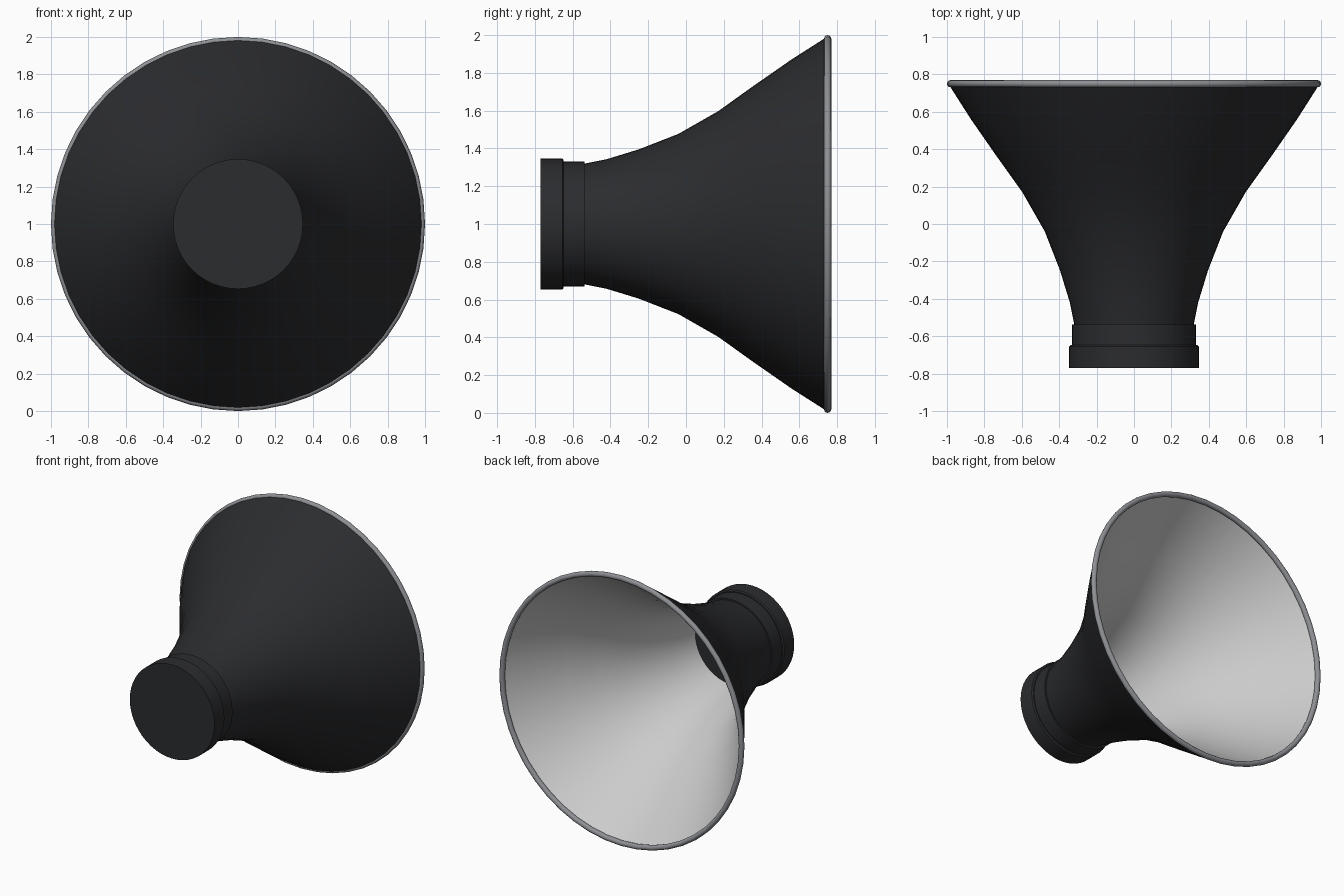
import bpy, bmesh, math

if "Cube" in bpy.data.objects:
    bpy.data.objects.remove(bpy.data.objects["Cube"])

SIDES = 48
CZ = 1.0


def material(name, rgb):
    m = bpy.data.materials.new(name)
    m.diffuse_color = (*rgb, 1)
    m.use_nodes = True
    m.node_tree.nodes["Principled BSDF"].inputs["Base Color"].default_value = m.diffuse_color
    return m


dark = material("dark_metal", (0.024, 0.025, 0.028))
grey = material("grey_metal", (0.27, 0.28, 0.30))
white = material("reflective_white", (0.75, 0.75, 0.76))


def lathe(name, profile, mats, closed=False, mat_of=lambda i: 0, angle=35):
    """Spin (y, radius) points around the y axis; open profiles get end caps."""
    bm = bmesh.new()
    rings = []
    for y, r in profile:
        rings.append([bm.verts.new((r * math.cos(a), y, CZ + r * math.sin(a)))
                      for a in (2 * math.pi * k / SIDES for k in range(SIDES))])
    n = len(rings)
    for i in range(n if closed else n - 1):
        a, b = rings[i], rings[(i + 1) % n]
        for k in range(SIDES):
            j = (k + 1) % SIDES
            bm.faces.new((a[k], a[j], b[j], b[k])).material_index = mat_of(i)
    if not closed:
        bm.faces.new(rings[0])
        bm.faces.new(rings[-1])
    bmesh.ops.recalc_face_normals(bm, faces=bm.faces[:])
    mesh = bpy.data.meshes.new(name)
    bm.to_mesh(mesh)
    bm.free()
    for m in mats:
        mesh.materials.append(m)
    ob = bpy.data.objects.new(name, mesh)
    bpy.context.collection.objects.link(ob)
    bpy.ops.object.select_all(action='DESELECT')
    bpy.context.view_layer.objects.active = ob
    ob.select_set(True)
    bpy.ops.object.shade_smooth_by_angle(angle=math.radians(angle))
    return ob


# Flared shade: dark outside, white inside
outer = [(-0.545, 0.318), (-0.42, 0.343), (-0.25, 0.395), (-0.04, 0.477),
         (0.17, 0.597), (0.36, 0.733), (0.56, 0.872), (0.745, 0.99)]
inner = [(y, r - 0.02) for y, r in reversed(outer)]
last = len(outer) - 1
lathe("flared_shade", outer + inner, [dark, white], closed=True,
      mat_of=lambda i: 1 if last <= i < 2 * last + 1 else 0)

# Rolled rim around the mouth
t = 0.019
lathe("rolled_rim",
      [(0.75 + t * math.sin(a), 0.981 + t * math.cos(a))
       for a in (2 * math.pi * k / 12 for k in range(12))],
      [grey], closed=True)

# Neck collar, its front face closes the throat
lathe("neck_collar", [(-0.655, 0.331), (-0.537, 0.331)], [dark])

# End cap with a small chamfer towards the collar
lathe("end_cap", [(-0.77, 0.347), (-0.655, 0.347), (-0.648, 0.338)], [dark])
